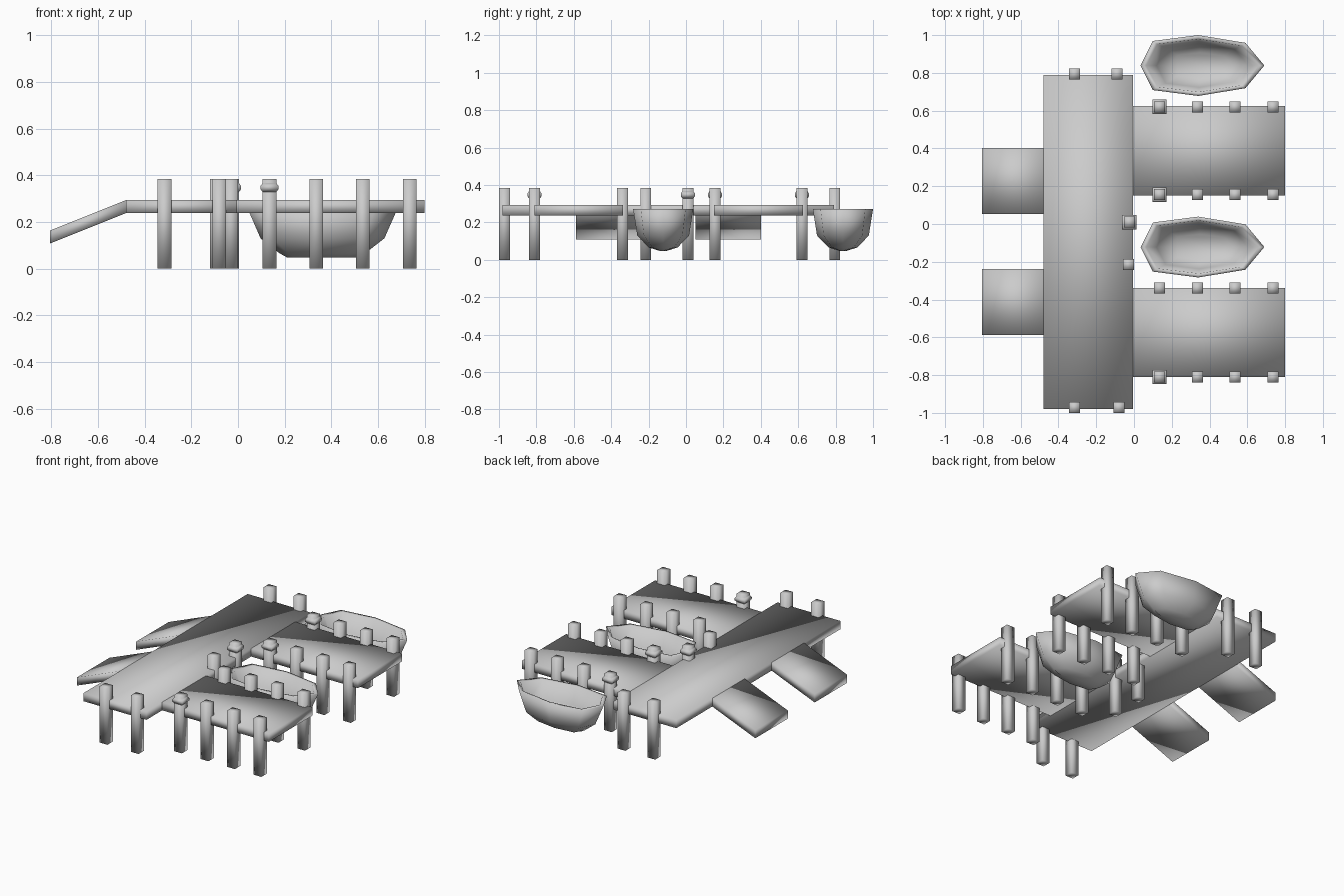
import bpy
import bmesh

default = bpy.data.objects.get("Cube")
if default:
    bpy.data.objects.remove(default)

grey = bpy.data.materials.new("weathered_grey")
grey.use_nodes = True
grey.diffuse_color = (0.6, 0.6, 0.6, 1)
grey.node_tree.nodes["Principled BSDF"].inputs["Base Color"].default_value = (0.6, 0.6, 0.6, 1)


def loft(name, rings):
    """Skin a stack of equal rings into one smooth, capped solid."""
    bm = bmesh.new()
    loops = [[bm.verts.new(p) for p in ring] for ring in rings]
    n = len(loops[0])
    for low, high in zip(loops, loops[1:]):
        for i in range(n):
            j = (i + 1) % n
            bm.faces.new((low[i], low[j], high[j], high[i]))
    bm.faces.new(loops[0][::-1])
    bm.faces.new(loops[-1])
    bmesh.ops.recalc_face_normals(bm, faces=bm.faces)
    for f in bm.faces:
        f.smooth = True
    mesh = bpy.data.meshes.new(name)
    bm.to_mesh(mesh)
    bm.free()
    mesh.materials.append(grey)
    obj = bpy.data.objects.new(name, mesh)
    bpy.context.collection.objects.link(obj)
    return obj


def square(x, y, z, half):
    return [(x - half, y - half, z), (x + half, y - half, z),
            (x + half, y + half, z), (x - half, y + half, z)]


def plank(name, x0, x1, y0, y1, drop=0):
    """Flat slab whose -x end can be lowered to make a ramp."""
    loft(name, [[(x0, y0, z - drop), (x1, y0, z), (x1, y1, z), (x0, y1, z - drop)]
                for z in (0.238, 0.294)])


def post(name, x, y, collar=False):
    loft(name, [square(x, y, z, 0.029) for z in (0, 0.385)])
    if collar:
        loft(name + "_rope_collar", [square(x, y, z, h) for z, h in
             ((0.328, 0.029), (0.34, 0.038), (0.355, 0.038), (0.367, 0.029))])


# Walkway, two side piers and two boarding ramps
plank("main_walkway", -0.48, -0.005, -0.98, 0.79)
plank("back_pier", -0.005, 0.80, 0.15, 0.625)
plank("front_pier", -0.005, 0.80, -0.81, -0.338)
plank("back_ramp", -0.805, -0.48, 0.052, 0.402, drop=0.13)
plank("front_ramp", -0.805, -0.48, -0.588, -0.238, drop=0.13)

# Posts along both edges of each pier; some carry a collar
for row, (y, collar) in enumerate(((0.62, True), (0.155, True), (-0.34, False), (-0.81, True))):
    for i in range(4):
        post(f"pier_post_{row}_{i}", 0.135 + 0.2 * i, y, collar and i == 0)

# Posts at the ends and inner edge of the walkway
for i, (x, y) in enumerate(((-0.315, 0.795), (-0.09, 0.795), (-0.315, -0.971), (-0.08, -0.971),
                            (-0.025, 0.01), (-0.03, -0.215))):
    post(f"walkway_post_{i}", x, y, i == 4)

# Boat outline, pointed at both ends, relative to the boat centre
half_outline = [(-0.325, 0), (-0.26, -0.13), (-0.02, -0.161), (0.23, -0.12), (0.33, 0)]
outline = half_outline + [(x, -y) for x, y in half_outline[-2:0:-1]]

# Scale along, scale across and height: keel up to rim, then down to the inner floor
sections = [(0.46, 0.12, 0.048), (0.56, 0.48, 0.066), (0.81, 0.86, 0.13), (1, 1, 0.272),
            (0.91, 0.87, 0.270), (0.74, 0.72, 0.15), (0.50, 0.42, 0.09)]


def boat(name, cx, cy):
    loft(name, [[(cx + x * sx, cy + y * sy, z) for x, y in outline] for sx, sy, z in sections])


boat("back_boat", 0.36, 0.839)
boat("front_boat", 0.36, -0.122)
